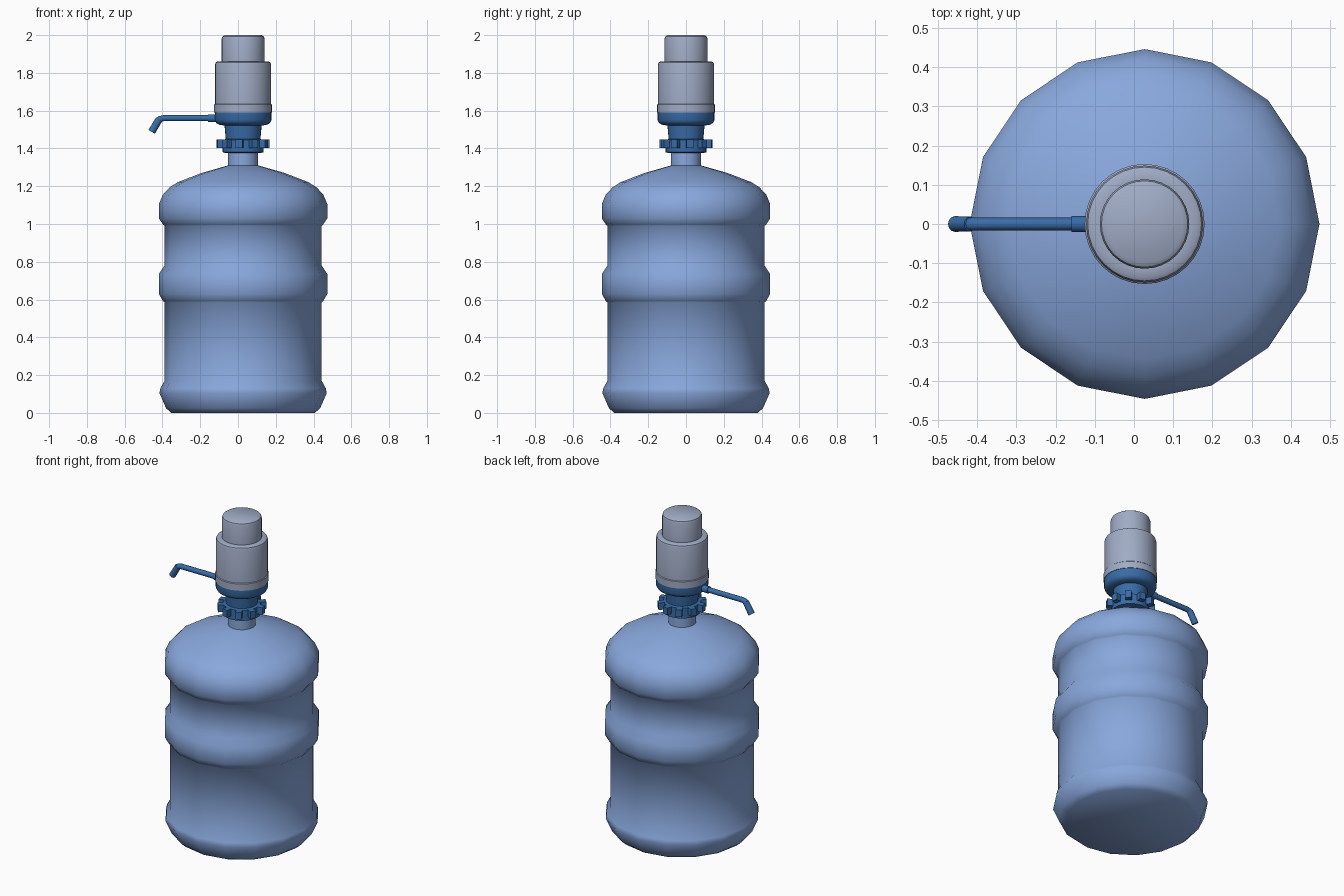
import bpy, bmesh, math
from mathutils import Vector, Matrix

cube = bpy.data.objects.get("Cube")
if cube:
    bpy.data.objects.remove(cube, do_unlink=True)

AXIS_X = 0.027  # the bottle axis; the spout hangs off to -x


def material(name, rgb):
    m = bpy.data.materials.new(name)
    m.use_nodes = True
    m.diffuse_color = (*rgb, 1)
    bsdf = next(n for n in m.node_tree.nodes if n.type == 'BSDF_PRINCIPLED')
    bsdf.inputs["Base Color"].default_value = (*rgb, 1)
    return m


LIGHT_BLUE = material("light blue plastic", (0.25, 0.39, 0.72))
DARK_BLUE = material("dark blue plastic", (0.04, 0.15, 0.39))
GREY = material("grey plastic", (0.35, 0.41, 0.56))


def finish(name, bm, mat, angle=35):
    bmesh.ops.recalc_face_normals(bm, faces=bm.faces)
    mesh = bpy.data.meshes.new(name)
    bm.to_mesh(mesh)
    bm.free()
    mesh.materials.append(mat)
    ob = bpy.data.objects.new(name, mesh)
    bpy.context.collection.objects.link(ob)
    bpy.ops.object.select_all(action='DESELECT')
    ob.select_set(True)
    bpy.context.view_layer.objects.active = ob
    bpy.ops.object.shade_smooth_by_angle(angle=math.radians(angle))
    return ob


def lathe(name, profile, mat, sides=32, angle=35):
    """Closed turned shape from (radius, height) pairs."""
    bm = bmesh.new()
    rings = []
    for r, z in profile:
        rings.append([bm.verts.new((AXIS_X + r * math.cos(i * math.tau / sides),
                                    r * math.sin(i * math.tau / sides), z))
                      for i in range(sides)])
    for a, b in zip(rings, rings[1:]):
        for i in range(sides):
            j = (i + 1) % sides
            bm.faces.new((a[i], a[j], b[j], b[i]))
    bm.faces.new(rings[0])
    bm.faces.new(rings[-1])
    return finish(name, bm, mat, angle)


def tube(name, points, radii, mat, sides=12):
    """Round tube swept along points in the xz plane."""
    bm = bmesh.new()
    pts = [Vector((x, 0, z)) for x, z in points]
    side = Vector((0, 1, 0))
    rings = []
    for k, (p, r) in enumerate(zip(pts, radii)):
        along = (pts[min(k + 1, len(pts) - 1)] - pts[max(k - 1, 0)]).normalized()
        up = along.cross(side)
        rings.append([bm.verts.new(p + r * (math.cos(t) * side + math.sin(t) * up))
                      for t in (i * math.tau / sides for i in range(sides))])
    for a, b in zip(rings, rings[1:]):
        for i in range(sides):
            j = (i + 1) % sides
            bm.faces.new((a[i], a[j], b[j], b[i]))
    bm.faces.new(rings[0])
    bm.faces.new(rings[-1])
    return finish(name, bm, mat, 40)


# Ribbed water bottle, sixteen sided
WALL, RIB = 0.416, 0.446
lathe("bottle", [
    (0.38, 0.0), (0.408, 0.025), (0.443, 0.105), (0.438, 0.13), (WALL, 0.17),
    (WALL, 0.585), (0.424, 0.592), (RIB, 0.63), (RIB, 0.735), (WALL, 0.78),
    (WALL, 0.99), (0.424, 0.997), (RIB, 1.03), (RIB, 1.105), (0.425, 1.155),
    (0.388, 1.195), (0.345, 1.222), (0.22, 1.27), (0.08, 1.31)],
    LIGHT_BLUE, sides=16, angle=50)
lathe("bottle_neck", [(0.08, 1.29), (0.08, 1.42)], LIGHT_BLUE, sides=16)

# Clamping collar with grip tabs
lathe("collar", [(0.09, 1.375), (0.108, 1.38), (0.108, 1.445), (0.09, 1.45)], DARK_BLUE)
bm = bmesh.new()
TABS = 10
for i in range(TABS):
    turn = Matrix.Rotation((i + 0.25) * math.tau / TABS, 4, 'Z')
    place = (Matrix.Translation((AXIS_X, 0, 1.425)) @ turn
             @ Matrix.Translation((0.118, 0, 0)) @ Matrix.Diagonal((0.042, 0.036, 0.044, 1)))
    bmesh.ops.create_cube(bm, size=1, matrix=place)
finish("collar_tabs", bm, DARK_BLUE)

# Pump body
lathe("pump_stem", [(0.09, 1.43), (0.1, 1.54)], DARK_BLUE)
lathe("pump_base", [(0.105, 1.522), (0.128, 1.526), (0.143, 1.535), (0.15, 1.55),
                    (0.15, 1.593)], DARK_BLUE)
lathe("pump_band", [(0.153, 1.59), (0.153, 1.632), (0.148, 1.637)], GREY)
lathe("pump_housing", [(0.149, 1.63), (0.149, 1.842), (0.145, 1.855), (0.135, 1.861),
                       (0.114, 1.861)], GREY)
lathe("pump_button", [(0.114, 1.855), (0.114, 1.98), (0.11, 1.992), (0.098, 2.0)], GREY)

# Spout pipe, its socket and the angled nozzle
tube("spout_socket", [(-0.09, 1.56), (-0.16, 1.56)], [0.021, 0.021], DARK_BLUE)
tube("spout_pipe", [(-0.15, 1.56), (-0.395, 1.56), (-0.412, 1.556), (-0.425, 1.542)],
     [0.016, 0.016, 0.017, 0.018], DARK_BLUE)
tube("spout_nozzle", [(-0.417, 1.555), (-0.457, 1.488)], [0.019, 0.02], DARK_BLUE)
